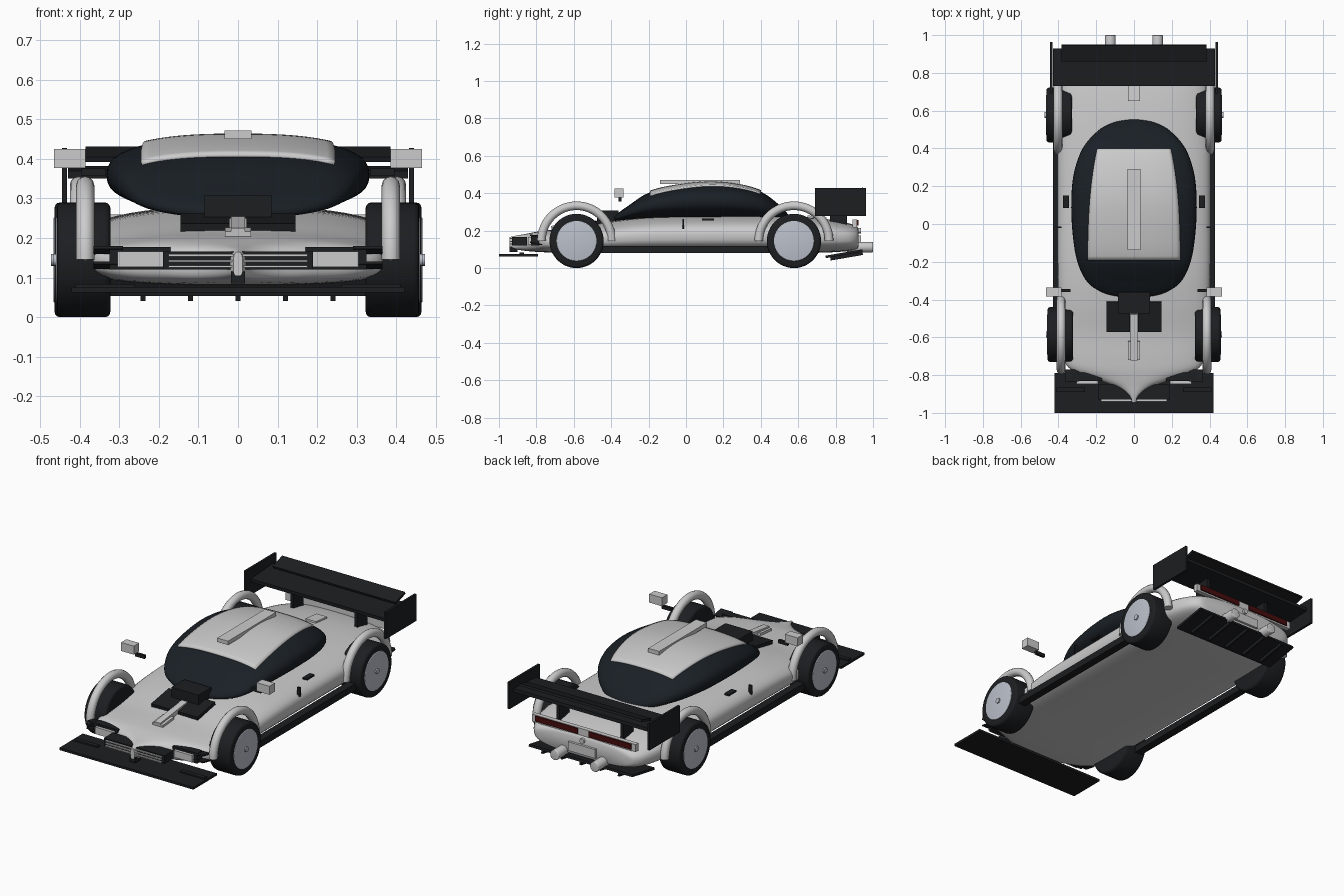
import bpy, bmesh, math
from mathutils import Vector

if "Cube" in bpy.data.objects:
    bpy.data.objects.remove(bpy.data.objects["Cube"])


def material(name, rgb):
    m = bpy.data.materials.new(name)
    m.diffuse_color = (*rgb, 1)
    m.use_nodes = True
    m.node_tree.nodes["Principled BSDF"].inputs["Base Color"].default_value = m.diffuse_color
    return m


BLACK = material("carbon", (0.012, 0.013, 0.015))
GLASS = material("dark_glass", (0.010, 0.014, 0.019))
RIM = material("rim_silver", (0.50, 0.53, 0.60))
RED = material("tail_red", (0.06, 0.004, 0.004))


def make(name, bm, mat=None, smooth=None):
    bmesh.ops.recalc_face_normals(bm, faces=bm.faces)
    me = bpy.data.meshes.new(name)
    bm.to_mesh(me)
    bm.free()
    ob = bpy.data.objects.new(name, me)
    bpy.context.collection.objects.link(ob)
    if mat:
        me.materials.append(mat)
    if smooth:
        bpy.ops.object.select_all(action='DESELECT')
        ob.select_set(True)
        bpy.context.view_layer.objects.active = ob
        bpy.ops.object.shade_smooth_by_angle(angle=math.radians(smooth))
    return ob


def box(name, x, y, z, mat=None, tilt=0.0, mirror=False):
    """Box from (min, max) ranges, tilted about x; optionally mirrored to -x."""
    for s in ((1, -1) if mirror else (1,)):
        bm = bmesh.new()
        bmesh.ops.create_cube(bm, size=1)
        bmesh.ops.scale(bm, verts=bm.verts, vec=(x[1] - x[0], y[1] - y[0], z[1] - z[0]))
        ob = make(name, bm, mat)
        ob.location = (s * sum(x) / 2, sum(y) / 2, sum(z) / 2)
        ob.rotation_euler.x = tilt


def cylinder(name, loc, r, depth, axis, mat=None, bevel=0, seg=40):
    bm = bmesh.new()
    bmesh.ops.create_cone(bm, cap_ends=True, segments=seg, radius1=r, radius2=r, depth=depth)
    if bevel:
        rims = [e for e in bm.edges if abs(e.verts[0].co.z - e.verts[1].co.z) < 1e-5]
        bmesh.ops.bevel(bm, geom=rims, offset=bevel, segments=3, profile=0.5, affect='EDGES')
    ob = make(name, bm, mat, 35)
    ob.location = loc
    ob.rotation_euler = (0, math.pi / 2, 0) if axis == 'X' else (math.pi / 2, 0, 0)


def spline(keys, t):
    """Catmull-Rom through the section keys, t in 0..len-1."""
    i = min(int(t), len(keys) - 2)
    f = t - i
    p = [Vector(keys[max(0, min(len(keys) - 1, i + k))]) for k in (-1, 0, 1, 2)]
    return 0.5 * (2 * p[1] + (p[2] - p[0]) * f + (2 * p[0] - 5 * p[1] + 4 * p[2] - p[3]) * f ** 2
                  + (3 * p[1] - p[0] - 3 * p[2] + p[3]) * f ** 3)


def loft(name, keys, top, bottom, mat=None, steps=5, seg=48):
    """Superellipse sections (y, half width, z low, z high) skinned along y."""
    bm = bmesh.new()
    rings = []
    for k in range((len(keys) - 1) * steps + 1):
        y, w, lo, hi = spline(keys, k / steps)
        ring = []
        for j in range(seg):
            a = 2 * math.pi * j / seg
            c, s = math.cos(a), math.sin(a)
            n = 2 / (top if s >= 0 else bottom)
            ring.append(bm.verts.new((w * math.copysign(abs(c) ** n, c), y,
                        (lo + hi) / 2 + (hi - lo) / 2 * math.copysign(abs(s) ** n, s))))
        rings.append(ring)
    for a, b in zip(rings, rings[1:]):
        for j in range(seg):
            bm.faces.new((a[j], a[(j + 1) % seg], b[(j + 1) % seg], b[j]))
    bm.faces.new(rings[0])
    bm.faces.new(rings[-1])
    return make(name, bm, mat, 45)


# Main body shell
body = [(-.945, .012, .105, .165), (-.90, .04, .098, .175), (-.86, .10, .092, .182), (-.82, .21, .088, .19),
        (-.77, .335, .085, .199), (-.70, .375, .082, .206), (-.58, .39, .08, .217), (-.40, .40, .08, .25),
        (-.2, .405, .08, .272), (.1, .405, .08, .279), (.4, .405, .08, .28), (.6, .40, .08, .275),
        (.75, .385, .083, .262), (.86, .35, .09, .242), (.91, .31, .10, .225), (.922, .27, .11, .21)]
loft("body", body, 2.5, 3.2)

# Glass canopy
canopy = [(-.388, .06, .25, .275), (-.365, .16, .25, .293), (-.31, .245, .255, .332), (-.2, .30, .262, .402),
          (-.05, .325, .265, .438), (.12, .332, .265, .455), (.27, .318, .265, .443), (.4, .272, .262, .408),
          (.49, .195, .258, .345), (.535, .115, .25, .30), (.555, .03, .25, .275)]
loft("canopy", canopy, 2.5, 2.5, GLASS)

# Roof panel that follows the canopy surface
bm = bmesh.new()
rows = []
for k in range(25):
    y, w, lo, hi = spline(canopy, 3.05 + k / 24 * 3.95)
    f = k / 24
    half = .245 - .05 * f + .06 * f * (1 - f)
    row = []
    for j in range(25):
        x = half * (j / 12 - 1)
        h = (1 - (abs(x) / w) ** 2.5) ** 0.4
        row.append(bm.verts.new((x, y, (lo + hi) / 2 + (hi - lo) / 2 * h + .009)))
    rows.append(row)
for a, b in zip(rows, rows[1:]):
    for j in range(24):
        bm.faces.new((a[j], a[j + 1], b[j + 1], b[j]))
roof = make("roof_panel", bm, None, 40)
shell = roof.modifiers.new("thickness", 'SOLIDIFY')
shell.thickness = .014

# Wheels and fender arches
for side in (1, -1):
    for end, y, x, fx in (("front", -.585, .39, .386), ("rear", .577, .396, .402)):
        cylinder(end + "_tyre", (side * x, y, .145), .145, .135, 'X', BLACK, .014, 48)
        cylinder(end + "_rim", (side * (x + .03), y, .145), .108, .08, 'X', RIM, .004)
        cylinder(end + "_hub", (side * (x + .071), y, .145), .015, .012, 'X', RIM, 0, 16)
        cu = bpy.data.curves.new(end + "_fender", 'CURVE')
        cu.dimensions = '3D'
        cu.bevel_depth = .023
        cu.bevel_resolution = 4
        cu.use_fill_caps = True
        sp = cu.splines.new('POLY')
        sp.points.add(32)
        for i, p in enumerate(sp.points):
            a = math.pi * i / 32
            p.co = (side * fx, y + .188 * math.cos(a), .145 + .188 * math.sin(a), 1)
        sp.use_smooth = True
        bpy.context.collection.objects.link(bpy.data.objects.new(end + "_fender", cu))

# Front splitter, grille and headlights
box("splitter", (-.42, .42), (-1, -.79), (.063, .076), BLACK)
box("splitter_strip", (.26, .41), (-.89, -.865), (.074, .084), BLACK, mirror=True)
box("grille", (-.19, .19), (-.93, -.85), (.12, .166), BLACK)
for z in (.128, .142, .157):
    box("grille_slat", (-.175, .175), (-.94, -.928), (z - .003, z + .003))
box("headlight_housing", (.17, .325), (-.83, -.785), (.12, .178), BLACK, mirror=True)
box("headlight", (.19, .305), (-.846, -.82), (.127, .166), mirror=True)
box("canard", (.29, .365), (-.835, -.77), (.166, .174), BLACK, -.2, mirror=True)
box("canard_low", (.29, .365), (-.835, -.77), (.128, .135), BLACK, -.2, mirror=True)
box("tow_hook", (-.018, .018), (-.945, -.90), (.085, .115), BLACK)

# Bonnet vents, scoop and centre strips
box("bonnet_vent", (.022, .145), (-.57, -.41), (.228, .25), BLACK, .17, mirror=True)
box("bonnet_scoop", (-.085, .085), (-.475, -.36), (.25, .308), BLACK)
box("bonnet_spine", (-.018, .018), (-.72, -.475), (.20, .24), None, .12)
box("bonnet_strip", (-.033, .033), (-.72, -.62), (.208, .222), None, .1)
box("roof_strip", (-.034, .034), (-.138, .29), (.45, .472))
box("deck_strip", (-.033, .033), (.65, .75), (.262, .276), None, -.1)

# Side skirts, door marks and mirrors
box("side_skirt", (.385, .43), (-.45, .45), (.08, .118), BLACK, mirror=True)
box("door_seam", (.385, .404), (-.02, -.012), (.21, .262), BLACK, mirror=True)
box("door_handle", (.345, .375), (.085, .15), (.255, .265), BLACK, mirror=True)
box("mirror", (.385, .465), (-.383, -.335), (.377, .425), mirror=True)
box("mirror_stalk", (.335, .395), (-.36, -.345), (.357, .376), BLACK, mirror=True)

# Rear wing
box("wing_plane", (-.43, .43), (.73, .93), (.357, .376), BLACK, .06)
box("wing_flap", (-.385, .385), (.86, .95), (.405, .418), BLACK, .3)
box("wing_endplate", (.432, .445), (.69, .963), (.277, .428), BLACK, mirror=True)
box("wing_pylon", (.19, .21), (.77, .86), (.23, .365), BLACK, mirror=True)

# Tail: lights, plate panel, exhausts and diffuser
box("tail_panel", (-.325, .325), (.89, .915), (.218, .26))
box("tail_light", (.035, .30), (.905, .922), (.227, .258), RED, mirror=True)
box("rear_plate", (-.085, .085), (.90, .935), (.125, .175))
cylinder("rear_cap", (0, .925, .20), .014, .02, 'Y', None, 0, 20)
for s in (1, -1):
    cylinder("exhaust", (s * .125, .93, .112), .028, .14, 'Y', None, .004, 28)
box("diffuser", (-.325, .325), (.745, .945), (.07, .083), BLACK, .17)
for x in (-.24, -.12, 0, .12, .24):
    box("diffuser_fin", (x - .006, x + .006), (.77, .945), (.055, .085), BLACK, .17)
